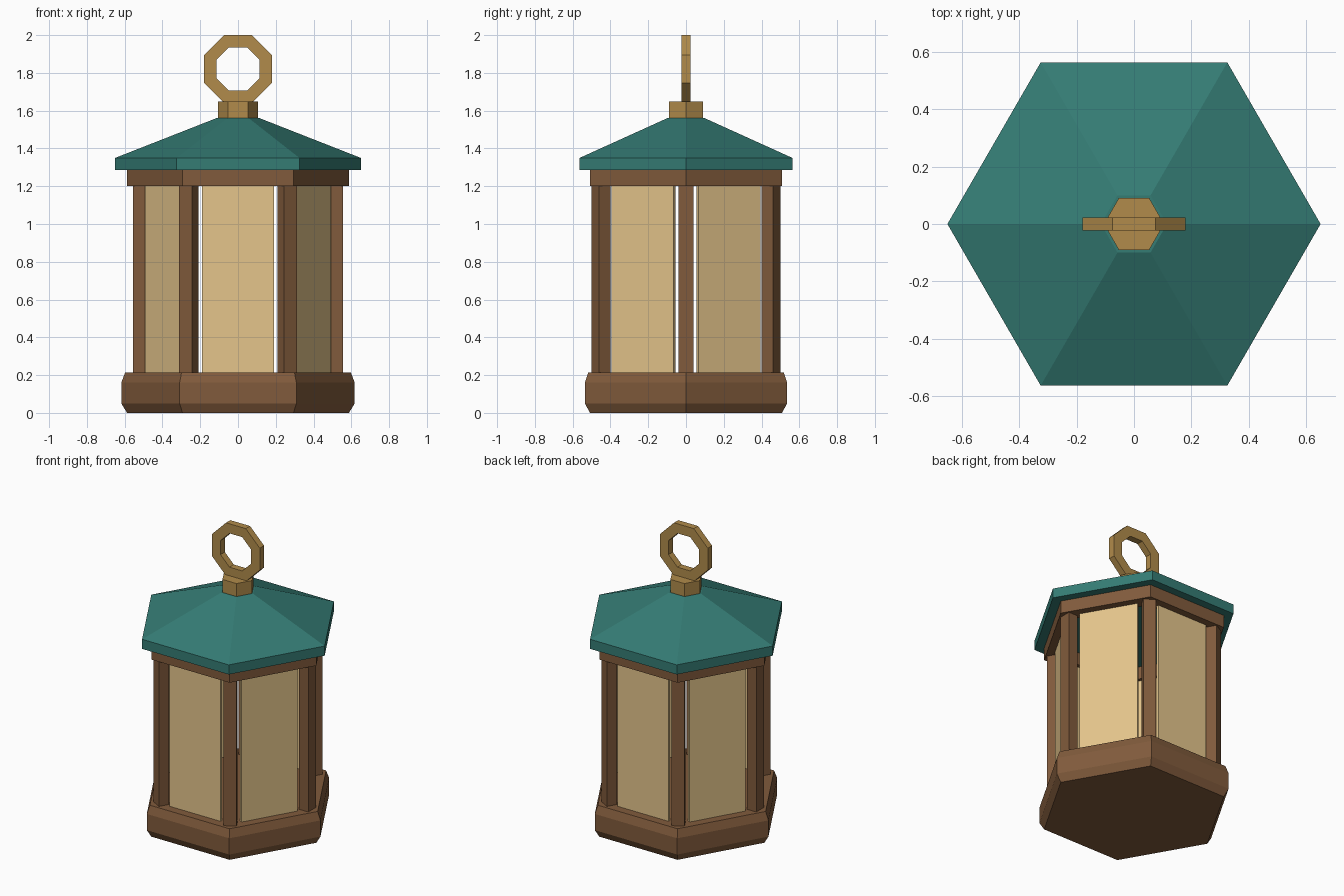
import bpy, bmesh
from math import sin, cos, pi
from mathutils import Matrix

if "Cube" in bpy.data.objects:
    bpy.data.objects.remove(bpy.data.objects["Cube"])


def material(name, rgb):
    m = bpy.data.materials.new(name)
    m.diffuse_color = (*rgb, 1)
    m.use_nodes = True
    m.node_tree.nodes["Principled BSDF"].inputs["Base Color"].default_value = m.diffuse_color
    return m


wood = material("wood", (0.22, 0.105, 0.045))
teal = material("teal_roof", (0.035, 0.20, 0.175))
brass = material("brass", (0.44, 0.26, 0.07))
glass = material("warm_panel", (0.78, 0.56, 0.26))


def finish(name, bm, mat):
    bmesh.ops.recalc_face_normals(bm, faces=bm.faces)
    me = bpy.data.meshes.new(name)
    bm.to_mesh(me)
    bm.free()
    me.materials.append(mat)
    ob = bpy.data.objects.new(name, me)
    bpy.context.collection.objects.link(ob)
    return ob


def lathe(name, profile, sides, mat, closed=False, phase=0.0):
    """Spin a (radius, z) profile into a faceted solid; closed makes a hollow ring."""
    bm = bmesh.new()
    rings = [[bm.verts.new((r * cos(phase + 2 * pi * i / sides),
                            r * sin(phase + 2 * pi * i / sides), z))
              for i in range(sides)] for r, z in profile]
    pairs = list(zip(rings, rings[1:]))
    if closed:
        pairs.append((rings[-1], rings[0]))
    else:
        bm.faces.new(rings[0])
        bm.faces.new(rings[-1])
    for a, b in pairs:
        for i in range(sides):
            j = (i + 1) % sides
            bm.faces.new((a[i], a[j], b[j], b[i]))
    return finish(name, bm, mat)


def radial_box(name, angle, radius, depth, width, z0, z1, mat):
    """Box facing outwards at a given angle around the lantern axis."""
    bm = bmesh.new()
    bmesh.ops.create_cube(bm, size=1, matrix=(
        Matrix.Rotation(angle, 4, 'Z')
        @ Matrix.Translation((radius, 0, (z0 + z1) / 2))
        @ Matrix.Diagonal((depth, width, z1 - z0, 1))))
    return finish(name, bm, mat)


# Chamfered base
lathe("base", [(0.587, 0), (0.618, 0.05), (0.618, 0.16), (0.597, 0.215)], 6, wood)

# Corner posts and panels between them
for i in range(6):
    radial_box(f"post_{i + 1}", i * pi / 3, 0.52, 0.07, 0.08, 0.21, 1.205, wood)
    radial_box(f"panel_{i + 1}", (i + 0.5) * pi / 3, 0.45, 0.02, 0.38, 0.21, 1.205, glass)

# Hollow top rail
lathe("top_rail", [(0.587, 1.2), (0.587, 1.285), (0.48, 1.285), (0.48, 1.2)],
      6, wood, closed=True)

# Roof and collar
lathe("roof", [(0.65, 1.285), (0.65, 1.35), (0.115, 1.56)], 6, teal)
lathe("collar", [(0.105, 1.555), (0.105, 1.648)], 6, brass)

# Octagonal hanging ring, stood upright
ring = lathe("hanging_ring", [(0.194, -0.023), (0.194, 0.023), (0.124, 0.023), (0.124, -0.023)],
             8, brass, closed=True, phase=pi / 8)
ring.data.transform(Matrix.Translation((0, 0, 1.821)) @ Matrix.Rotation(pi / 2, 4, 'X'))
